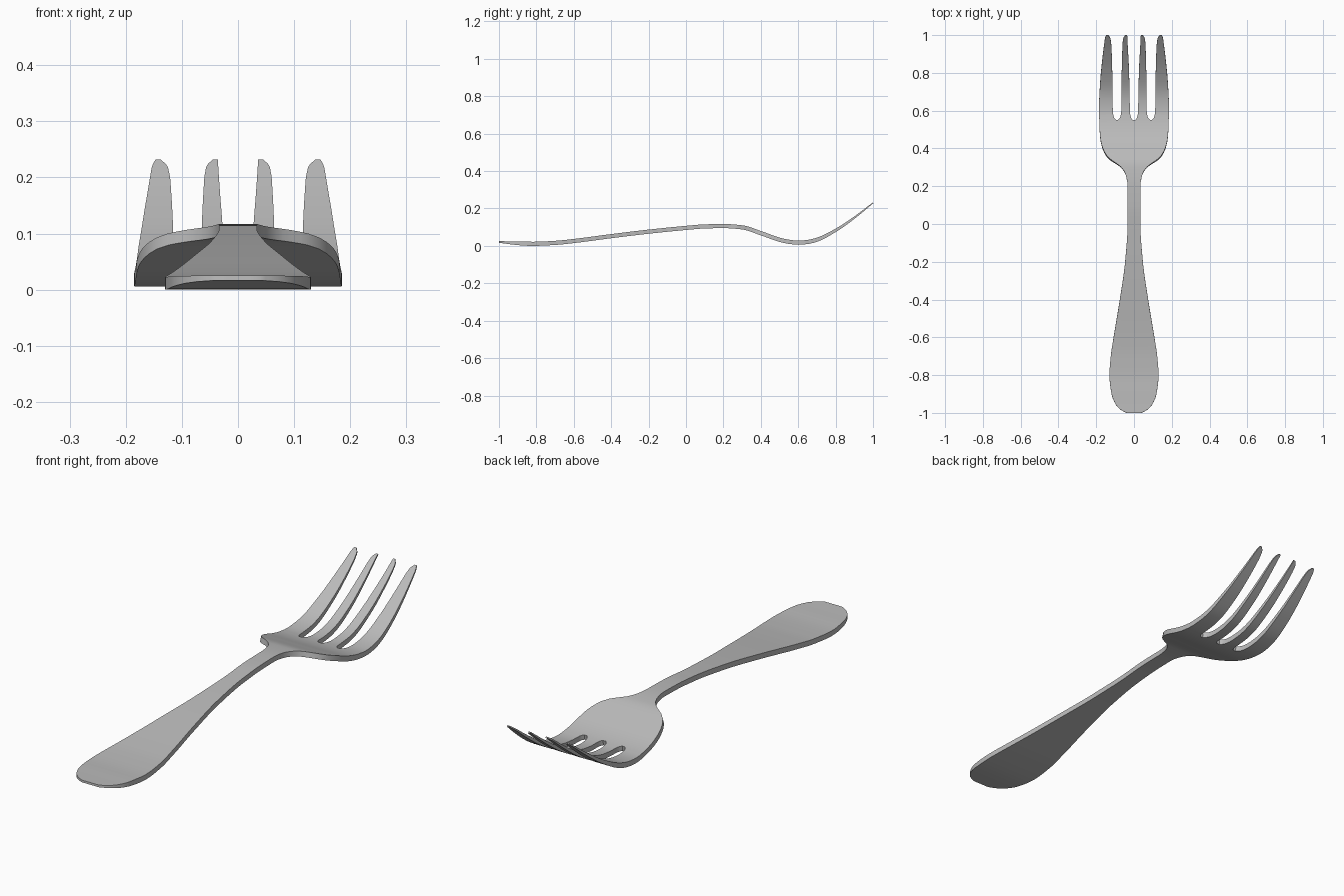
import bpy
import bmesh
import math
from mathutils import Vector

cube = bpy.data.objects.get("Cube")
if cube:
    bpy.data.objects.remove(cube, do_unlink=True)


def flat_material(name, value):
    mat = bpy.data.materials.new(name)
    mat.use_nodes = True
    colour = (value, value, value, 1)
    mat.diffuse_color = colour
    mat.node_tree.nodes["Principled BSDF"].inputs["Base Color"].default_value = colour
    return mat


def smooth_curve(points):
    """Return a smooth function through (position, value) points without overshoot."""
    xs, vs = zip(*points)
    slopes = [(vs[i + 1] - vs[i]) / (xs[i + 1] - xs[i]) for i in range(len(xs) - 1)]
    tangents = [slopes[0]]
    for a, b in zip(slopes, slopes[1:]):
        tangents.append(2 * a * b / (a + b) if a * b > 0 else 0)
    tangents.append(slopes[-1])

    def evaluate(x):
        x = min(max(x, xs[0]), xs[-1])
        i = 0
        while i < len(slopes) - 1 and x > xs[i + 1]:
            i += 1
        h = xs[i + 1] - xs[i]
        t = (x - xs[i]) / h
        u = 1 - t
        return (vs[i] * (1 + 2 * t) * u * u + vs[i + 1] * t * t * (3 - 2 * t)
                + h * t * u * (tangents[i] * u - tangents[i + 1] * t))
    return evaluate


# Half width of the outline along the length
half_width = smooth_curve([
    (-1, .04), (-.98, .075), (-.95, .1), (-.9, .119), (-.8, .13), (-.7, .123),
    (-.6, .108), (-.4, .075), (-.2, .047), (0, .034), (.2, .034), (.25, .041),
    (.28, .053), (.3, .068), (.32, .095), (.34, .125), (.36, .145), (.4, .166),
    (.45, .178), (.5, .182), (.62, .185), (.75, .179), (.85, .17), (.95, .158),
    (.985, .153), (1, .147)])

# Height of the middle surface and its thickness
height = smooth_curve([
    (-1, .022), (-.9, .015), (-.82, .012), (-.7, .017), (-.6, .027), (-.4, .053),
    (-.2, .077), (0, .097), (.1, .105), (.2, .107), (.3, .1), (.4, .069),
    (.5, .034), (.55, .023), (.6, .018), (.65, .022), (.7, .034), (.8, .084),
    (.9, .152), (1, .231)])
thickness = smooth_curve([(-1, .009), (-.85, .022), (.65, .022), (.8, .016), (1, .005)])

# Edges of the slots between the tines
SLOT_START = .55
slot_edges = [
    smooth_curve([(SLOT_START, .007), (.56, .015), (.58, .02), (.62, .022),
                  (.8, .026), (.96, .034), (1, .036)]),
    smooth_curve([(SLOT_START, .084), (.56, .075), (.58, .069), (.62, .066),
                  (.8, .065), (.96, .06), (.985, .056), (1, .045)]),
    smooth_curve([(SLOT_START, .096), (.56, .105), (.58, .11), (.62, .113),
                  (.8, .115), (.96, .121), (.985, .126), (1, .138)]),
]


def columns(y):
    """Eight x positions across the fork: tine, slot, tine, slot, and so on."""
    w = half_width(y)
    shrink = min(1, w / half_width(SLOT_START)) if y < SLOT_START else 1
    right = [edge(y) * shrink for edge in slot_edges] + [w]
    return [-x for x in reversed(right)] + right


def upward(y):
    step = .005
    a, b = max(-1, y - step), min(1, y + step)
    slope = (height(b) - height(a)) / (b - a)
    return Vector((0, -slope, 1)).normalized()


rows = sorted({round(i / 50, 3) for i in range(-50, 51)}
              | {-.995, -.99, .31, .33, SLOT_START, .555, .57, .985, .99})

bm = bmesh.new()
layers = {1: [], -1: []}
for y in rows:
    for side, grid in layers.items():
        offset = upward(y) * thickness(y) * side / 2
        grid.append([bm.verts.new(Vector((x, y, height(y))) + offset) for x in columns(y)])

# Upper and lower skins, leaving the slots open
partner = {}
for top_row, low_row in zip(layers[1], layers[-1]):
    partner.update(zip(top_row, low_row))
top_faces = []
for r in range(len(rows) - 1):
    for c in range(7):
        if c % 2 and rows[r] >= SLOT_START:
            continue
        a, b = layers[1][r], layers[1][r + 1]
        quad = [a[c], a[c + 1], b[c + 1], b[c]]
        top_faces.append(bm.faces.new(quad))
        bm.faces.new([partner[v] for v in reversed(quad)])

# Rim joining the two skins around the outline and the slots
for face in top_faces:
    for loop in list(face.loops):
        if len(loop.edge.link_faces) == 1:
            a, b = loop.vert, loop.link_loop_next.vert
            bm.faces.new([b, a, partner[a], partner[b]])

bmesh.ops.delete(bm, geom=[v for v in bm.verts if not v.link_faces], context='VERTS')
bmesh.ops.recalc_face_normals(bm, faces=bm.faces)
lowest = min(v.co.z for v in bm.verts)
bmesh.ops.translate(bm, verts=bm.verts, vec=(0, 0, -lowest))

mesh = bpy.data.meshes.new("fork")
bm.to_mesh(mesh)
bm.free()
mesh.materials.append(flat_material("steel grey", .5))
fork = bpy.data.objects.new("fork", mesh)
bpy.context.collection.objects.link(fork)
bpy.context.view_layer.objects.active = fork
fork.select_set(True)
bpy.ops.object.shade_smooth_by_angle(angle=math.radians(35))
